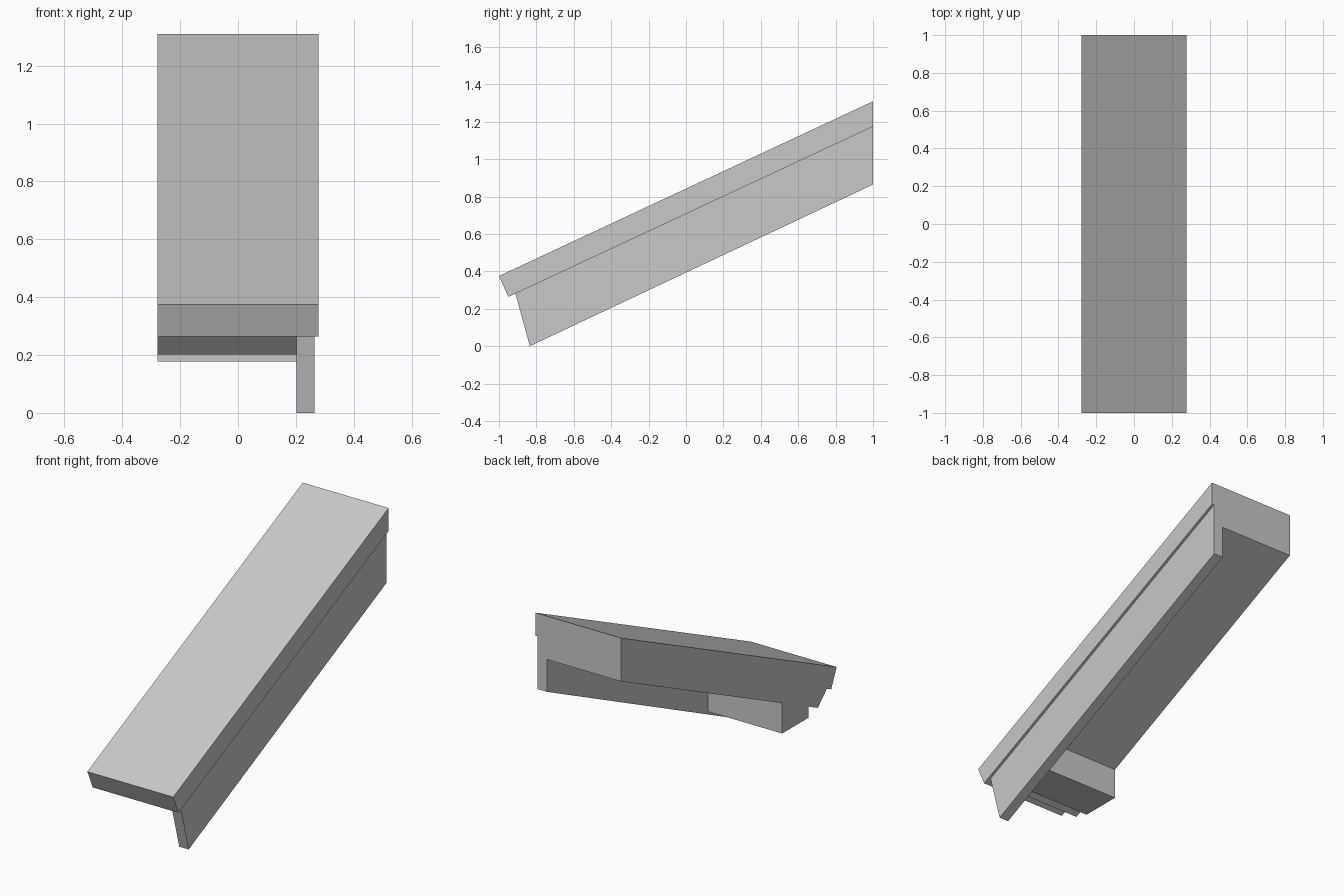
import bpy
import bmesh

# Remove the default object
if "Cube" in bpy.data.objects:
    bpy.data.objects.remove(bpy.data.objects["Cube"], do_unlink=True)

# Single plain grey
GREY = (0.58, 0.58, 0.58, 1.0)
grey = bpy.data.materials.new("plain grey")
grey.use_nodes = True
grey.diffuse_color = GREY
grey.node_tree.nodes["Principled BSDF"].inputs["Base Color"].default_value = GREY

SLOPE = 0.467
HALF_WIDTH = 0.279
INNER, OUTER = 0.203, 0.264   # side faces of the side beam


def on_slope(y, z_back):
    """Point at y on an inclined line that reaches z_back at the back end."""
    return (y, z_back - (1 - y) * SLOPE)


def prism(name, profile, x0, x1):
    """Extrude a (y, z) side profile from x0 to x1."""
    bm = bmesh.new()
    face = bm.faces.new([bm.verts.new((x0, y, z)) for y, z in profile])
    side = bmesh.ops.extrude_face_region(bm, geom=[face])["geom"]
    verts = [v for v in side if isinstance(v, bmesh.types.BMVert)]
    bmesh.ops.translate(bm, verts=verts, vec=(x1 - x0, 0, 0))
    bmesh.ops.recalc_face_normals(bm, faces=bm.faces)
    mesh = bpy.data.meshes.new(name)
    bm.to_mesh(mesh)
    bm.free()
    mesh.materials.append(grey)
    obj = bpy.data.objects.new(name, mesh)
    bpy.context.collection.objects.link(obj)
    return obj


TOP, SEAM, UNDERSIDE = 1.309, 1.174, 1.054   # heights at the back end

# Full-width sloping top slab with a square-cut lower end
prism("top_slab",
      [on_slope(-1, TOP), on_slope(-0.95, SEAM), (1, SEAM), (1, TOP)],
      -HALF_WIDTH, HALF_WIDTH)

# Thinner layer below the slab, with a bevelled lower end
prism("under_layer",
      [on_slope(-0.91, SEAM), on_slope(-0.825, UNDERSIDE),
       (1, UNDERSIDE), (1, SEAM)],
      -HALF_WIDTH, INNER)

# Level-bottomed support block under the lower end
prism("support_block",
      [(-0.738, 0.177), (-0.495, 0.177),
       on_slope(-0.495, UNDERSIDE), on_slope(-0.738, UNDERSIDE)],
      -HALF_WIDTH, INNER)

# Deep beam along one side
prism("side_beam",
      [on_slope(-0.912, SEAM), (-0.835, 0), (1, 0.864), (1, SEAM)],
      INNER, OUTER)
